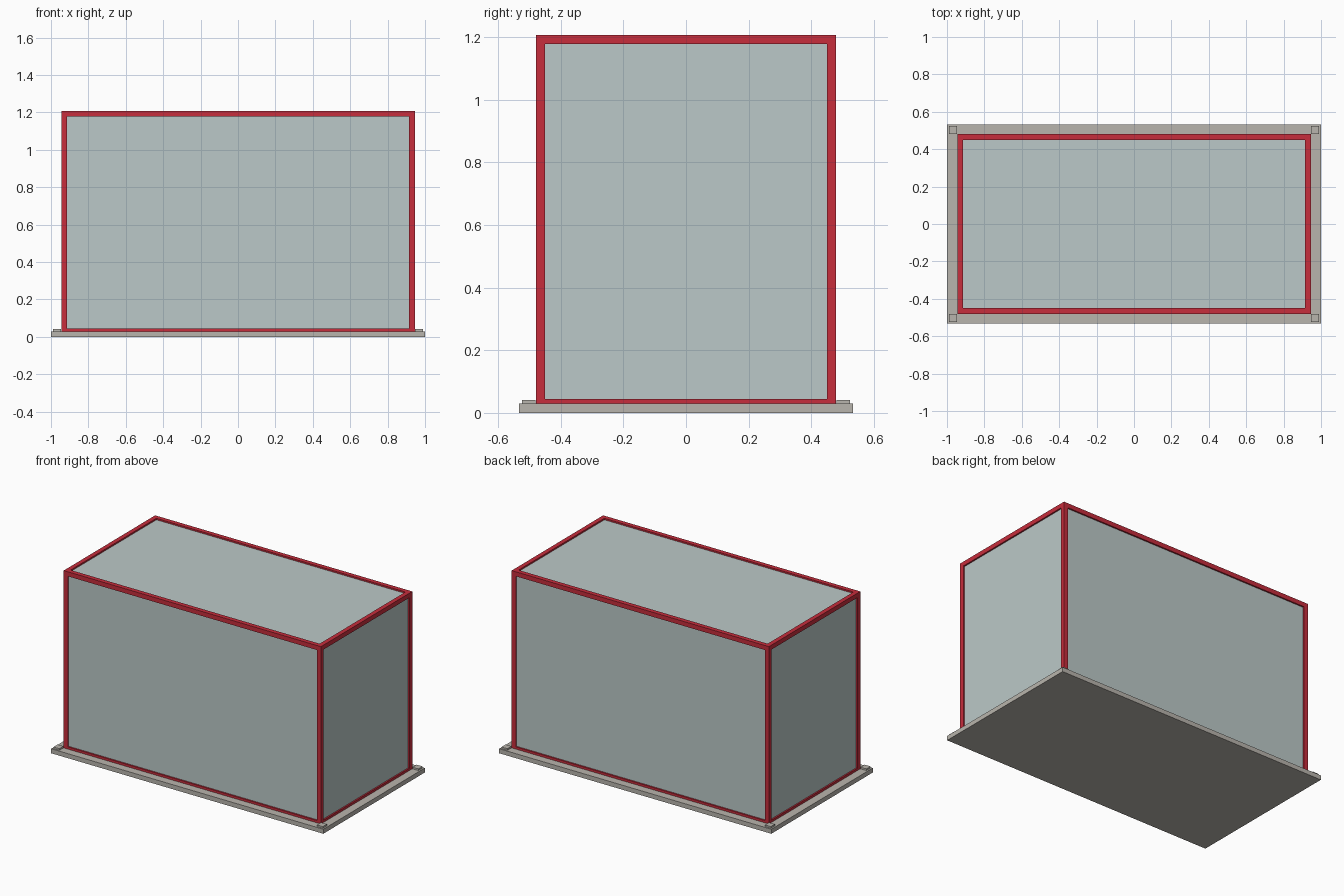
import bpy
from itertools import product

cube = bpy.data.objects.get("Cube")
if cube:
    bpy.data.objects.remove(cube, do_unlink=True)


def material(name, rgb):
    mat = bpy.data.materials.new(name)
    mat.use_nodes = True
    mat.diffuse_color = (*rgb, 1)
    mat.node_tree.nodes["Principled BSDF"].inputs["Base Color"].default_value = (*rgb, 1)
    return mat


RED = material("red_frame", (0.57, 0.026, 0.045))
GLASS = material("pale_glass", (0.50, 0.584, 0.578))
STONE = material("warm_grey", (0.485, 0.462, 0.418))


def box(name, center, size, mat):
    bpy.ops.mesh.primitive_cube_add(size=1, location=center)
    ob = bpy.context.object
    ob.name = name
    ob.scale = size
    bpy.ops.object.transform_apply(location=False, rotation=False, scale=True)
    ob.data.materials.append(mat)
    return ob


# Beam centre lines, beam width and pane thickness
X, Y, BOTTOM, TOP = 0.93, 0.465, 0.03, 1.193
BEAM, PANE = 0.03, 0.01
MID, HEIGHT = (BOTTOM + TOP) / 2, TOP - BOTTOM
SIDES = (-1, 1)

# Base slab
box("base_slab", (0, 0, 0.015), (2, 1.066, 0.03), STONE)

# Corner posts and foot pads
for sx, sy in product(SIDES, SIDES):
    place = ("left" if sx > 0 else "right") + ("_back" if sy > 0 else "_front")
    box(f"{place}_post", (sx * X, sy * Y, MID), (BEAM, BEAM, HEIGHT + BEAM), RED)
    box(f"{place}_pad", (sx * 0.968, sy * 0.502, 0.034), (0.043, 0.043, 0.014), STONE)

# Long and short rails, run between the posts
for z, level in ((BOTTOM, "bottom"), (TOP, "top")):
    for s in SIDES:
        box(f"{level}_long_rail", (0, s * Y, z), (2 * X - BEAM, BEAM, BEAM), RED)
        box(f"{level}_short_rail", (s * X, 0, z), (BEAM, 2 * Y - BEAM, BEAM), RED)

# Recessed panes
for s in SIDES:
    box("back_pane" if s > 0 else "front_pane", (0, s * Y, MID), (2 * X, PANE, HEIGHT), GLASS)
    box("left_pane" if s > 0 else "right_pane", (s * X, 0, MID), (PANE, 2 * Y, HEIGHT), GLASS)
box("top_pane", (0, 0, TOP), (2 * X, 2 * Y, PANE), GLASS)
